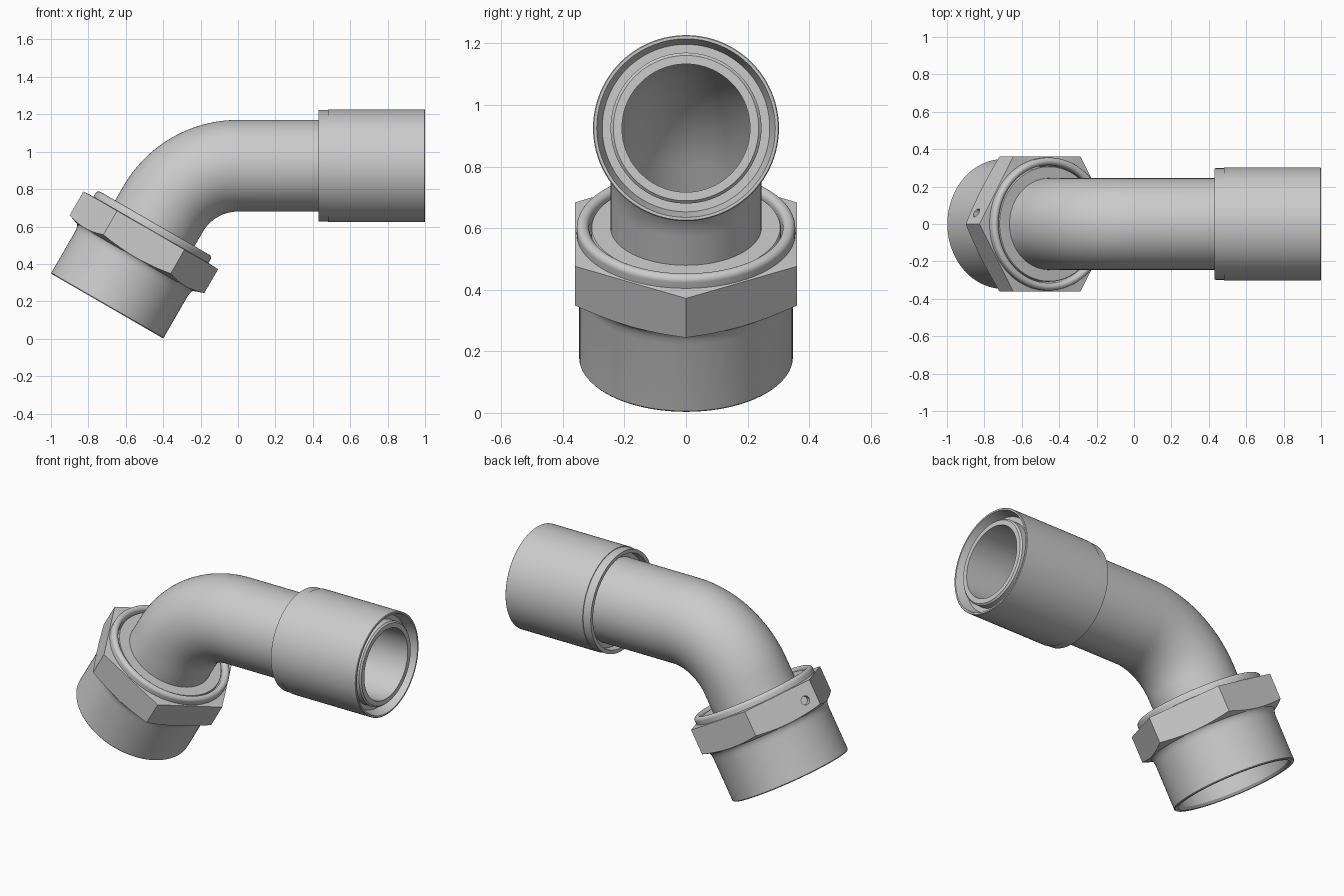
import bpy, bmesh, math
from mathutils import Vector

if "Cube" in bpy.data.objects:
    bpy.data.objects.remove(bpy.data.objects["Cube"])

SEG = 96
Y = Vector((0, 1, 0))
AXIS_Z, BEND_R = 0.925, 0.4624           # straight pipe height and bend radius
FOOT = Vector((-0.70, 0, 0.175))         # centre of the nut's open end
UP = Vector((0.5, 0, math.sqrt(0.75)))   # nut axis
SIDE = Vector((-math.sqrt(0.75), 0, 0.5))

metal = bpy.data.materials.new("grey_metal")
metal.diffuse_color = (0.6, 0.6, 0.6, 1)
metal.use_nodes = True
metal.node_tree.nodes["Principled BSDF"].inputs["Base Color"].default_value = metal.diffuse_color


def nut_frame(t):
    return FOOT + UP * t, SIDE


def sleeve_frame(x):
    return Vector((x, 0, AXIS_Z)), Vector((0, 0, 1))


def bend_frame(a):
    out = Vector((-math.sin(a), 0, math.cos(a)))
    return Vector((0, 0, AXIS_Z - BEND_R)) + out * BEND_R, out


def hex_r(theta):
    # distance to the side of a hexagon, corner at theta = 0
    return 0.36 / math.cos(theta % (math.pi / 3) - math.pi / 6)


def finish(ob):
    bpy.ops.object.select_all(action='DESELECT')
    ob.select_set(True)
    bpy.context.view_layer.objects.active = ob
    bpy.ops.object.shade_smooth_by_angle(angle=math.radians(28))


def loft(name, rings):
    """Closed loop of rings; each is a function of angle giving a point."""
    bm = bmesh.new()
    loops = [[bm.verts.new(ring(2 * math.pi * i / SEG)) for i in range(SEG)]
             for ring in rings]
    for k, a in enumerate(loops):
        b = loops[(k + 1) % len(loops)]
        for i in range(SEG):
            j = (i + 1) % SEG
            bm.faces.new((a[i], a[j], b[j], b[i]))
    bmesh.ops.recalc_face_normals(bm, faces=bm.faces)
    me = bpy.data.meshes.new(name)
    bm.to_mesh(me)
    bm.free()
    me.materials.append(metal)
    ob = bpy.data.objects.new(name, me)
    bpy.context.collection.objects.link(ob)
    return ob


def circle(frame, r):
    c, u = frame
    return lambda th: c + (u * math.cos(th) + Y * math.sin(th)) * r


def hexagon(t, slope=0):
    # hexagonal ring whose height follows a cone when slope is set
    def point(th):
        r = hex_r(th)
        c, u = nut_frame(t + (r - 0.36) * slope)
        return c + (u * math.cos(th) + Y * math.sin(th)) * r
    return point


# bent pipe: outer skin one way, bore back again
bend = [bend_frame(math.radians(60) * i / 24) for i in range(25)]
outer = [(sleeve_frame(0.992), 0.236), (sleeve_frame(0.983), 0.245)]
outer += [(f, 0.245) for f in bend] + [(nut_frame(0.30), 0.245)]
inner = [(nut_frame(0.30), 0.208)] + [(f, 0.208) for f in reversed(bend)]
inner += [(sleeve_frame(0.992), 0.208)]
finish(loft("bent_pipe", [circle(f, r) for f, r in outer + inner]))

# coned tail held inside the nut
tail = [(0.24, 0.493), (0.306, 0.493), (0.309, 0.488), (0.309, 0.33),
        (0.275, 0.18), (0.208, 0.18), (0.208, 0.32)]
finish(loft("pipe_tail", [circle(nut_frame(t), r) for r, t in tail]))

# sleeve on the straight end, recessed at both ends
sleeve = [(0.24, 0.47), (0.272, 0.47), (0.276, 0.43), (0.298, 0.43),
          (0.2985, 0.48), (0.302, 0.481), (0.302, 0.997), (0.299, 1.0),
          (0.290, 1.0), (0.287, 0.99), (0.272, 0.94), (0.24, 0.94)]
finish(loft("end_sleeve", [circle(sleeve_frame(x), r) for r, x in sleeve]))

# nut: round skirt, hexagon, then a rolled bead
skirt = [(0.315, 0.015), (0.325, 0.0), (0.343, 0.0), (0.347, 0.005),
         (0.347, 0.255), (0.3485, 0.275), (0.352, 0.290), (0.357, 0.299)]
bead = [(0.335 + 0.02 * math.cos(math.pi * i / 14),
         0.491 + 0.02 * math.sin(math.pi * i / 14)) for i in range(15)]
rings = [circle(nut_frame(t), r) for r, t in skirt]
rings += [hexagon(0.302, 0.33), hexagon(0.4675), circle(nut_frame(0.470), 0.355)]
rings += [circle(nut_frame(t), r) for r, t in bead]
nut = loft("hex_nut", rings)

# small blind hole drilled square to one side of the hexagon
normal = SIDE * math.cos(math.pi / 6) + Y * 0.5
spot = FOOT + UP * 0.375 + SIDE * 0.381 + Y * 0.06
bpy.ops.mesh.primitive_cylinder_add(vertices=24, radius=0.025, depth=0.08, location=spot)
cutter = bpy.context.object
cutter.name = "hole_cutter"
cutter.hide_render = True
cutter.rotation_euler = normal.to_track_quat('Z', 'Y').to_euler()
cutter.data.materials.append(metal)
bpy.context.view_layer.update()
mod = nut.modifiers.new("hole", 'BOOLEAN')
mod.object = cutter
mod.operation = 'DIFFERENCE'
mod.solver = 'EXACT'
bpy.context.view_layer.objects.active = nut
bpy.ops.object.modifier_apply(modifier="hole")
bpy.data.objects.remove(cutter)
finish(nut)
